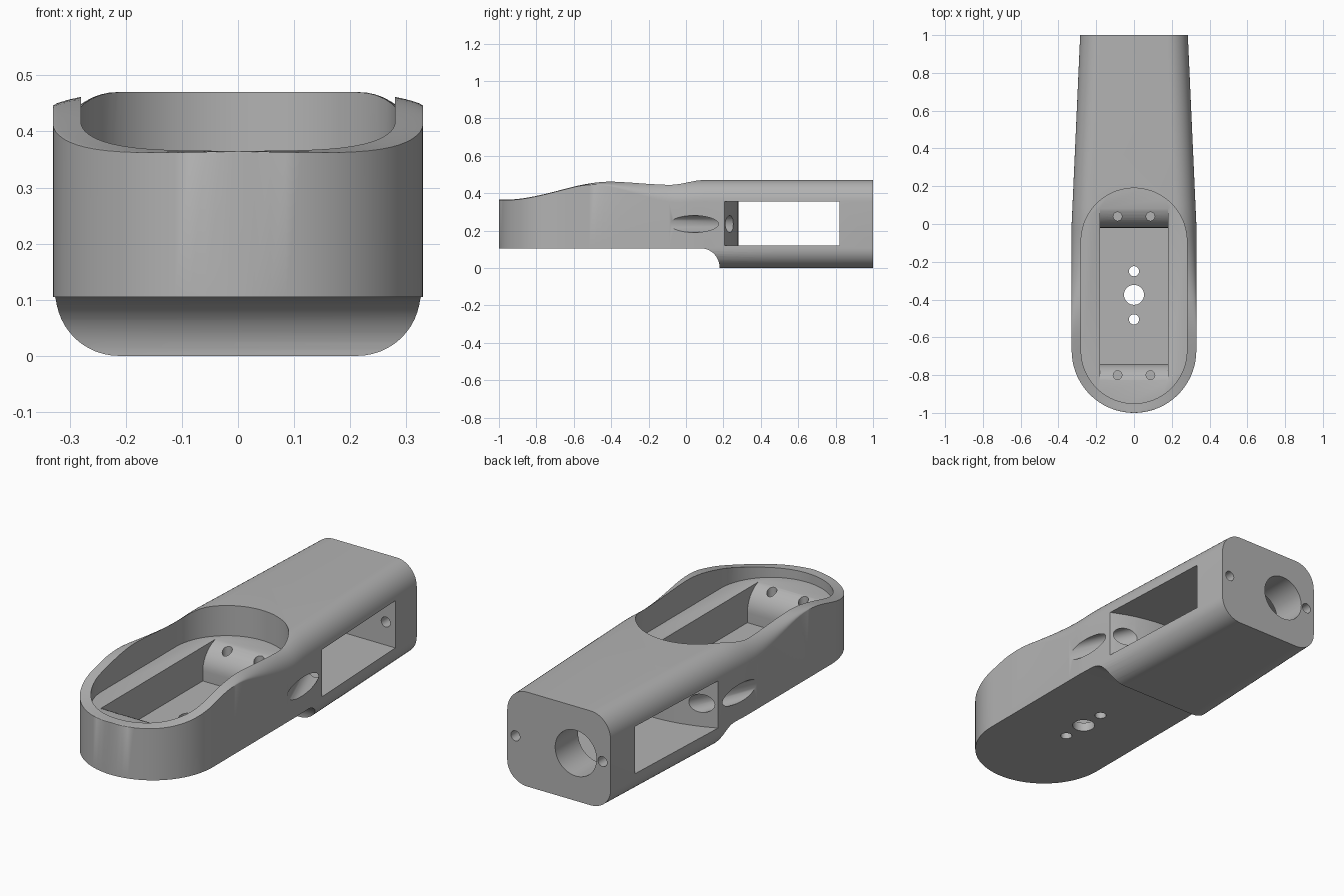
import bpy, bmesh, math
from mathutils import Vector

old = bpy.data.objects.get("Cube")
if old:
    bpy.data.objects.remove(old, do_unlink=True)

grey = bpy.data.materials.new("plain grey")
grey.use_nodes = True
grey.diffuse_color = (0.45, 0.45, 0.45, 1)
grey.node_tree.nodes["Principled BSDF"].inputs["Base Color"].default_value = (0.45, 0.45, 0.45, 1)


def make(name, bm):
    bmesh.ops.recalc_face_normals(bm, faces=bm.faces)
    me = bpy.data.meshes.new(name)
    bm.to_mesh(me)
    bm.free()
    ob = bpy.data.objects.new(name, me)
    bpy.context.collection.objects.link(ob)
    me.materials.append(grey)
    return ob


def loft(name, rings):
    bm = bmesh.new()
    rows = [[bm.verts.new(p) for p in ring] for ring in rings]
    n = len(rows[0])
    for a, b in zip(rows, rows[1:]):
        for i in range(n):
            j = (i + 1) % n
            bm.faces.new((a[i], a[j], b[j], b[i]))
    bm.faces.new(rows[0])
    bm.faces.new(rows[-1])
    return make(name, bm)


def prism_z(name, pts, z0, z1):
    return loft(name, [[(x, y, z) for x, y in pts] for z in (z0, z1)])


def prism_x(name, pts, half):
    return loft(name, [[(x, y, z) for y, z in pts] for x in (-half, half)])


def rod(name, a, b, r, n=32):
    a, b = Vector(a), Vector(b)
    q = (b - a).to_track_quat('Z', 'Y')
    ring = [q @ Vector((r * math.cos(t), r * math.sin(t), 0))
            for t in (math.tau * i / n for i in range(n))]
    return loft(name, [[p + c for p in ring] for c in (a, b)])


def arc(cx, cy, rx, ry, a0, a1, n=12):
    return [(cx + rx * math.cos(math.radians(a0 + (a1 - a0) * i / n)),
             cy + ry * math.sin(math.radians(a0 + (a1 - a0) * i / n))) for i in range(n + 1)]


def ease(table, y):
    # smooth interpolation through (position, value) pairs
    if y <= table[0][0]:
        return table[0][1]
    for (a, u), (b, v) in zip(table, table[1:]):
        if y <= b:
            t = (y - a) / (b - a)
            return u + (v - u) * t * t * (3 - 2 * t)
    return table[-1][1]


# Body: rounded sections along y, with a round nose and a tapered tail
TOP = [(-0.97, 0.365), (-0.38, 0.467), (-0.1, 0.462), (0.1, 0.47)]
CORNER = [(-0.6, 0.003), (0.0, 0.115)]
R = 0.33


def section(y, w):
    top, h, c = ease(TOP, y), ease(CORNER, y), min(0.11, w * 0.9)
    pts = (arc(w - c, top - h, c, h, 0, 90) + arc(c - w, top - h, c, h, 90, 180)
           + arc(c - w, 0.105, c, 0.105, 180, 270) + arc(w - c, 0.105, c, 0.105, 270, 360))
    return [(x, y, z) for x, z in pts]


stations = [(-0.67 - R * math.cos(math.radians(t)), R * math.sin(math.radians(t)))
            for t in [1.5] + list(range(5, 91, 5))]
stations += [(-0.67 + 0.67 * i / 22, R) for i in range(1, 23)]
stations += [(y, R - 0.045 * y) for y in (0.05, 0.1, 0.5, 1.0)]
body = loft("body", [section(y, w) for y, w in stations])

cutters = []

# Raised underside of the nose, ending in a quarter round
cutters.append(prism_x("underside_cut", [(-1.2, -0.1), (0.18, -0.1)]
                       + arc(0.08, 0, 0.1, 0.105, 0, 90) + [(-1.2, 0.105)], 0.6))

# Oval recess in the top
cutters.append(prism_z("oval_recess", arc(0, -0.09, 0.28, 0.28, 0, 180, 40)
                       + arc(0, -0.67, 0.28, 0.28, 180, 360, 40), 0.32, 0.7))

# Deep pocket with convex shoulders at both ends
LEDGE, FLOOR = 0.325, 0.15
pocket = [(-0.74, FLOOR), (-0.02, FLOOR)]
pocket += arc(0.12, 0.2, 0.14, LEDGE - 0.2, 180, 90)
pocket += arc(-0.86, 0.2, 0.12, LEDGE - 0.2, 90, 0)
cutters.append(prism_x("deep_pocket", pocket, 0.18))

# Side window through the handle, with a bulged front wall
bulge = [(x / 20, 0.28 - 0.07 * (x / 20 / 0.31) ** 2) for x in range(-9, 10)]
cutters.append(prism_z("side_window", bulge + [(0.45, 0.82), (-0.45, 0.82)], 0.12, 0.355))

# Slanted cable grooves on both sides
for s in (-1, 1):
    cutters.append(rod("cable_groove", (s * 0.385, -0.1, 0.235), (s * 0.23, 0.28, 0.235), 0.045))

# Floor holes
for y, r in ((-0.25, 0.027), (-0.375, 0.053), (-0.505, 0.027)):
    cutters.append(rod("floor_hole", (0, y, 0.05), (0, y, 0.25), r))

# Screw holes in the shoulders and in the end wall
for s in (-1, 1):
    for y in (0.04, -0.8):
        cutters.append(rod("shoulder_hole", (s * 0.087, y, 0.19), (s * 0.087, y, 0.4), 0.023))
    cutters.append(rod("end_screw_hole", (s * 0.24, 0.75, 0.235), (s * 0.24, 1.1, 0.235), 0.025))

# Large off-centre port in the end wall
cutters.append(rod("end_port", (-0.093, 0.75, 0.2375), (-0.093, 1.1, 0.2375), 0.114, 48))

bpy.context.view_layer.objects.active = body
for ob in cutters:
    ob.hide_render = True
    mod = body.modifiers.new(ob.name, 'BOOLEAN')
    mod.operation = 'DIFFERENCE'
    mod.solver = 'EXACT'
    mod.object = ob
    bpy.ops.object.modifier_apply(modifier=mod.name)
    bpy.data.objects.remove(ob, do_unlink=True)

bpy.ops.object.select_all(action='DESELECT')
body.select_set(True)
bpy.ops.object.shade_smooth_by_angle(angle=math.radians(30))
